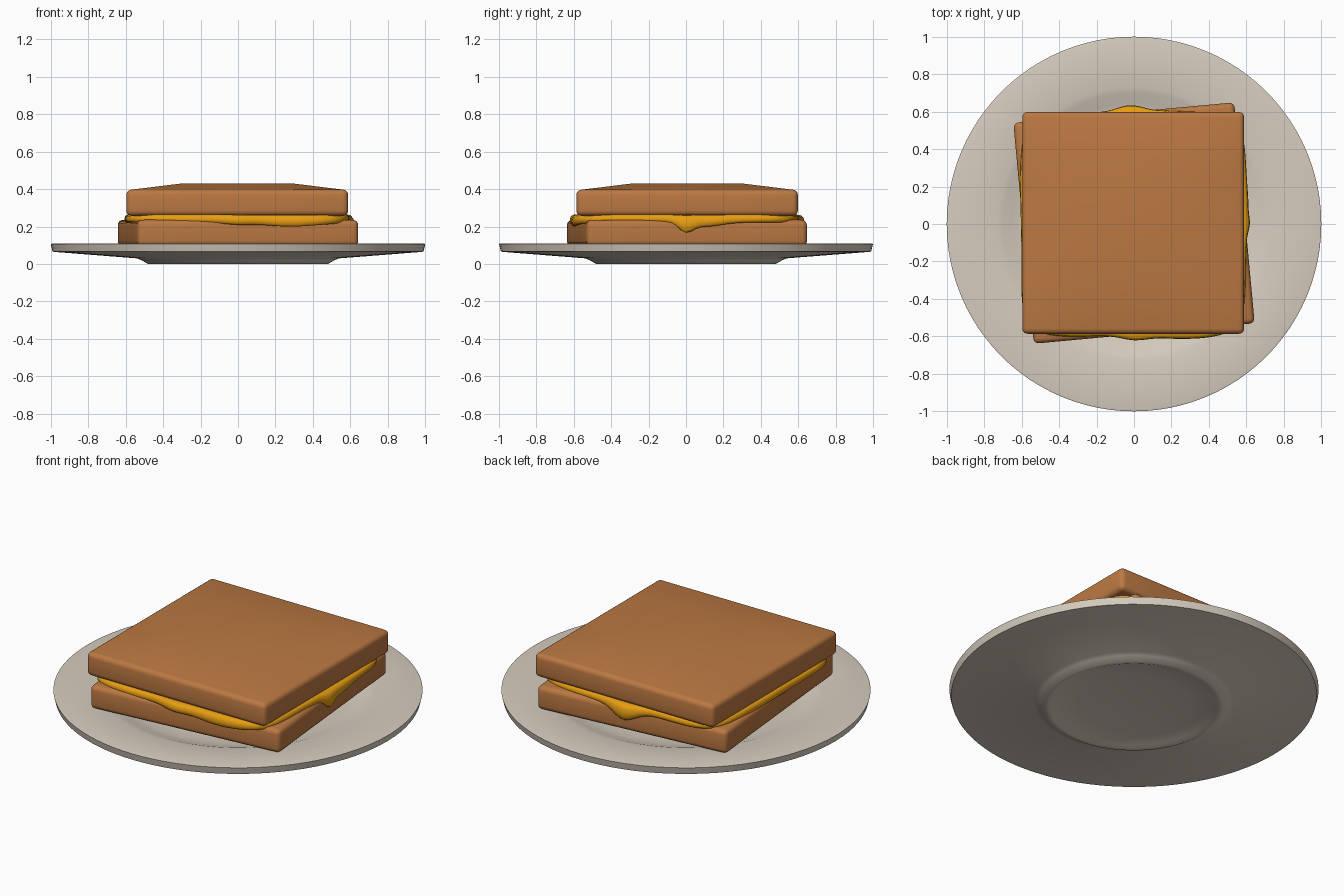
import bpy, bmesh, math

if "Cube" in bpy.data.objects:
    bpy.data.objects.remove(bpy.data.objects["Cube"])


def material(name, rgb):
    m = bpy.data.materials.new(name)
    m.diffuse_color = (*rgb, 1)
    m.use_nodes = True
    m.node_tree.nodes["Principled BSDF"].inputs["Base Color"].default_value = m.diffuse_color
    return m


BREAD = material("toast brown", (0.50, 0.19, 0.055))
CHEESE = material("cheese orange", (0.80, 0.34, 0.006))
PLATE = material("plate cream", (0.68, 0.61, 0.52))


def finish(bm, name, mat, angle=35):
    bmesh.ops.recalc_face_normals(bm, faces=bm.faces)
    me = bpy.data.meshes.new(name)
    bm.to_mesh(me)
    bm.free()
    me.materials.append(mat)
    ob = bpy.data.objects.new(name, me)
    bpy.context.collection.objects.link(ob)
    bpy.ops.object.select_all(action='DESELECT')
    ob.select_set(True)
    bpy.context.view_layer.objects.active = ob
    bpy.ops.object.shade_smooth_by_angle(angle=math.radians(angle))
    return ob


def skin(bm, rings):
    """Join closed rings of equal length, one after another."""
    n = len(rings[0])
    for a, b in zip(rings, rings[1:]):
        for i in range(n):
            j = (i + 1) % n
            bm.faces.new((a[i], a[j], b[j], b[i]))


def cap(bm, ring, z):
    c = bm.verts.new((0, 0, z))
    for i in range(len(ring)):
        bm.faces.new((ring[i], ring[(i + 1) % len(ring)], c))


# Plate: lathe profile from the well floor over the rim to the foot recess
N = 96
profile = [(0.50, 0.05), (0.58, 0.054), (0.65, 0.07), (0.70, 0.088), (0.73, 0.094),
           (0.99, 0.11), (1.0, 0.107), (0.99, 0.066), (0.975, 0.064), (0.54, 0.03),
           (0.515, 0.02), (0.48, 0.0), (0.46, 0.0), (0.44, 0.008), (0.3, 0.022)]
bm = bmesh.new()
rings = [[bm.verts.new((r * math.cos(2 * math.pi * i / N), r * math.sin(2 * math.pi * i / N), z))
          for i in range(N)] for r, z in profile]
skin(bm, rings)
cap(bm, rings[0], 0.05)
cap(bm, rings[-1], 0.03)
finish(bm, "plate", PLATE)


# Bread slices: squares with softly raised tops and rounded edges
def slice_of_bread(name, x, y, z, turn):
    h, t = 0.592, 0.14
    bm = bmesh.new()
    bmesh.ops.create_cube(bm, size=1)
    flat = [e for e in bm.edges if abs(e.verts[0].co.z - e.verts[1].co.z) < 0.1]
    bmesh.ops.subdivide_edges(bm, edges=flat, cuts=3, use_grid_fill=True)
    for v in bm.verts:
        inside = abs(v.co.x) < 0.49 and abs(v.co.y) < 0.49
        top = v.co.z > 0
        v.co = (v.co.x * 2 * h, v.co.y * 2 * h, t if top else 0)
        if inside and top:
            v.co.z += 0.033
    rim = [e for e in bm.edges if len(e.link_faces) == 2 and e.calc_face_angle() > 1.0]
    bmesh.ops.bevel(bm, geom=rim, offset=0.028, segments=4, profile=0.5, affect='EDGES')
    ob = finish(bm, name, BREAD, 40)
    ob.location = (x, y, z)
    ob.rotation_euler.z = math.radians(turn)


slice_of_bread("bottom_slice", 0, 0.005, 0.095, 5.3)
slice_of_bread("top_slice", -0.004, 0.006, 0.257, 0)

# Melted cheese: rounded-square sheet whose rim bulges and drips
# each drip: angle, width in degrees, drop, outward push
drips = [(-65, 17, 0.022, 0.010), (-90, 9, 0.010, 0.022), (0, 5, 0.045, 0.012),
         (10, 11, 0.022, 0.006), (92, 9, 0.050, 0.032), (180, 22, 0.004, 0.008),
         (-112, 14, 0.004, 0.004)]
M = 144
section = [(0.6, 0.252, 0), (0.93, 0.262, 0), (0.975, 0.264, 0.1), (0.995, 0.255, 0.25),
           (1.0, 0.240, 0.6), (0.995, 0.228, 0.9), (0.98, 0.222, 1.0), (0.955, 0.222, 0.9),
           (0.93, 0.228, 0.2), (0.6, 0.23, 0)]
bm = bmesh.new()
rings = [[] for _ in section]
for i in range(M):
    deg = 360 * i / M
    a = math.radians(deg)
    c, s = math.cos(a), math.sin(a)
    r = 0.60 / (abs(c) ** 7 + abs(s) ** 7) ** (1 / 7)
    r += 0.005 * math.sin(5 * a + 1)
    drop = 0
    for ang, width, d, push in drips:
        diff = (deg - ang + 180) % 360 - 180
        g = math.exp(-(diff / width) ** 2)
        drop += d * g
        r += push * g
    for ring, (f, z, k) in zip(rings, section):
        ring.append(bm.verts.new((c * r * f, s * r * f, z - drop * k)))
skin(bm, rings)
cap(bm, rings[0], 0.252)
cap(bm, rings[-1], 0.23)
finish(bm, "melted_cheese", CHEESE, 60)
